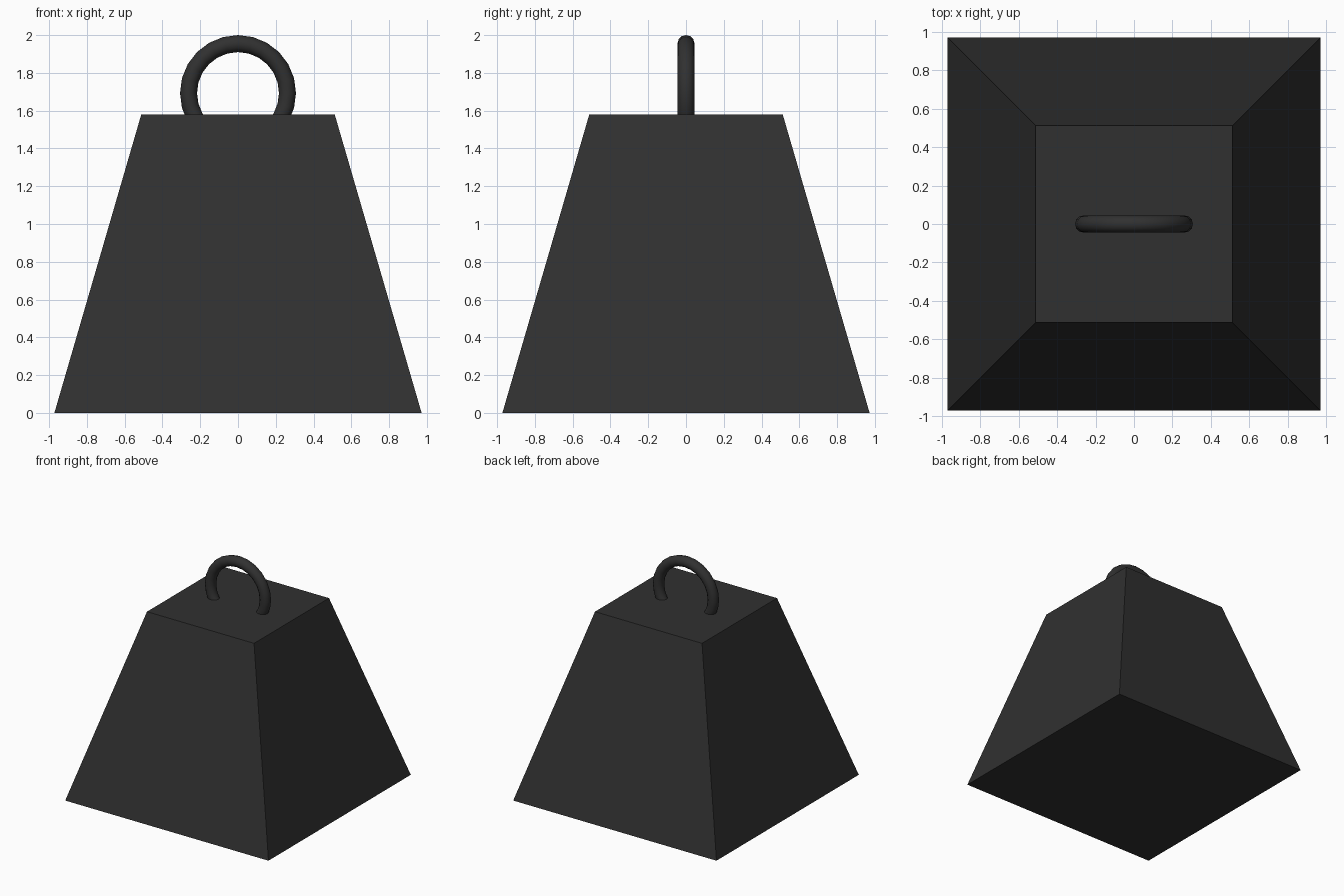
import bpy, bmesh, math

if "Cube" in bpy.data.objects:
    bpy.data.objects.remove(bpy.data.objects["Cube"])

iron = bpy.data.materials.new("dark_iron")
iron.diffuse_color = (0.03, 0.03, 0.03, 1)
iron.use_nodes = True
iron.node_tree.nodes["Principled BSDF"].inputs["Base Color"].default_value = iron.diffuse_color

BASE, TOP, HEIGHT = 0.972, 0.512, 1.58   # half widths and height of the block
RING_R, TUBE_R = 0.262, 0.045            # ring handle radii

# tapered square block
bpy.ops.mesh.primitive_cube_add(size=2, location=(0, 0, 0))
body = bpy.context.object
body.name = "weight_body"
for v in body.data.vertices:
    half = TOP if v.co.z > 0 else BASE
    v.co.x *= half
    v.co.y *= half
    v.co.z = HEIGHT if v.co.z > 0 else 0
body.data.materials.append(iron)

# ring handle, standing upright and partly sunk into the block
bpy.ops.mesh.primitive_torus_add(
    major_radius=RING_R, minor_radius=TUBE_R,
    major_segments=24, minor_segments=12,
    location=(0, 0, 2 - RING_R - TUBE_R), rotation=(math.pi / 2, 0, 0))
ring = bpy.context.object
ring.name = "ring_handle"
ring.data.materials.append(iron)
bpy.ops.object.shade_smooth_by_angle(angle=math.radians(40))
